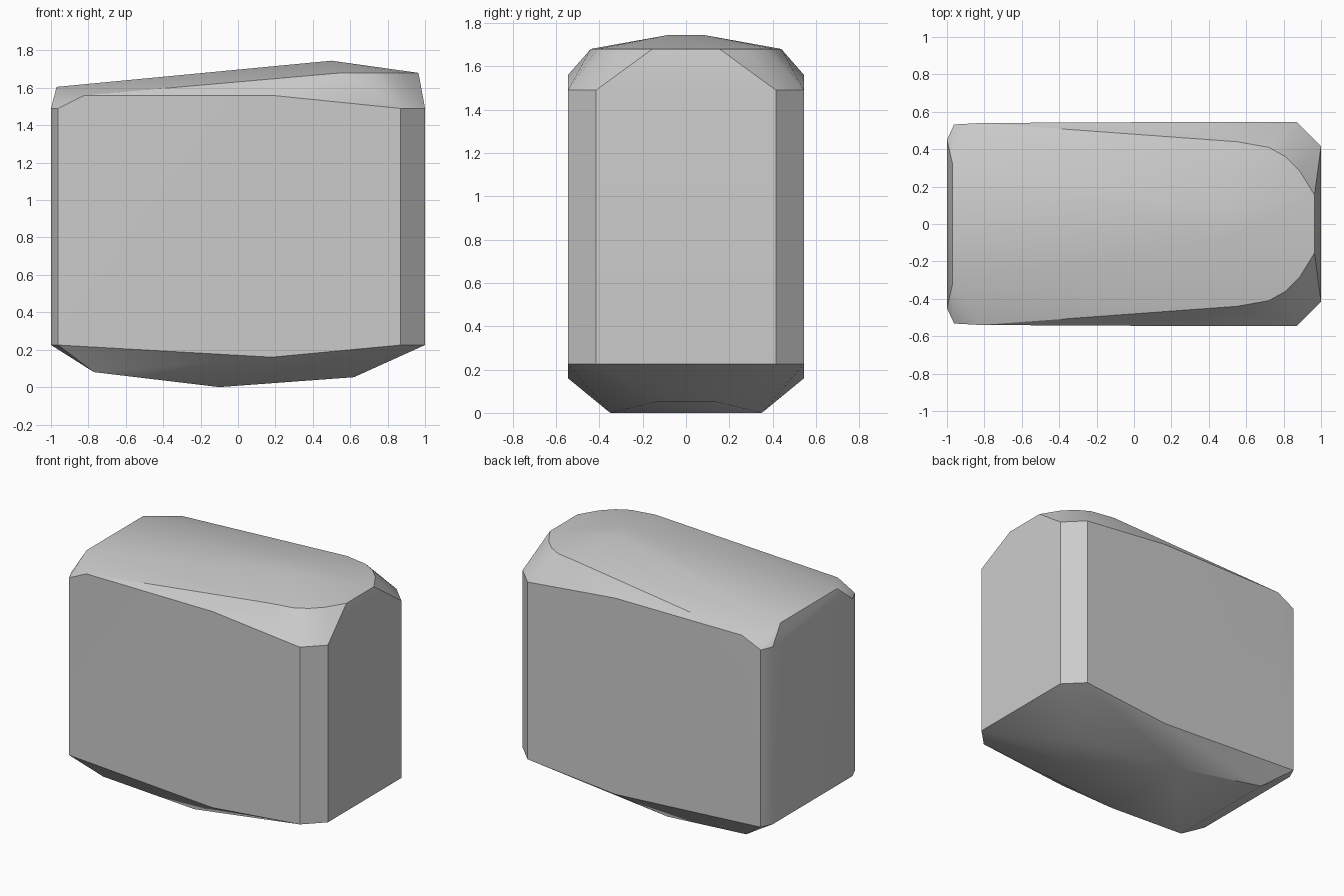
import bpy, bmesh, math

cube = bpy.data.objects.get("Cube")
if cube:
    bpy.data.objects.remove(cube, do_unlink=True)

GREY = (0.6, 0.6, 0.6, 1)
mat = bpy.data.materials.new("light_grey")
mat.use_nodes = True
mat.diffuse_color = GREY
bsdf = next(n for n in mat.node_tree.nodes if n.type == "BSDF_PRINCIPLED")
bsdf.inputs["Base Color"].default_value = GREY

LOW, HIGH, RIM, SIDE = 0.225, 1.49, 1.68, 0.545

# Upright wall corners, used at both the lower and upper wall heights
corners = [(-1, 0.45), (-0.962, 0.532), (0.87, SIDE), (1, 0.415)]
half = [(x, y, z) for x, y in corners for z in (LOW, HIGH)]

# Underside: side dip and sloping keel
half += [(0.18, SIDE, 0.16), (-0.77, 0.42, 0.08), (-0.1, 0.35, 0), (0.62, 0.13, 0.053)]

# Shoulders along the sides and the low end
half += [(-0.82, 0.54, 1.56), (0.18, SIDE, 1.56), (-0.97, 0.32, 1.605)]

# Rounded rim of the high end and the crown above it
rim = [(0.55, 0.44), (0.72, 0.41), (0.81, 0.36), (0.885, 0.285), (0.965, 0.155)]
half += [(x, y, RIM) for x, y in rim]
half.append((0.5, 0.08, 1.745))

# Mirror the points across the length and wrap them in a convex skin
bm = bmesh.new()
for x, y, z in half:
    for side in (-1, 1):
        bm.verts.new((x, y * side, z))
hull = bmesh.ops.convex_hull(bm, input=bm.verts)
loose = {v for v in hull["geom_interior"] if isinstance(v, bmesh.types.BMVert)}
bmesh.ops.delete(bm, geom=list(loose), context="VERTS")
bmesh.ops.dissolve_limit(bm, angle_limit=math.radians(0.8), verts=bm.verts, edges=bm.edges)
bmesh.ops.recalc_face_normals(bm, faces=bm.faces)

mesh = bpy.data.meshes.new("faceted_block")
bm.to_mesh(mesh)
bm.free()
mesh.materials.append(mat)
block = bpy.data.objects.new("faceted_block", mesh)
bpy.context.collection.objects.link(block)

# Soft shading that keeps the main creases sharp
bpy.ops.object.select_all(action="DESELECT")
block.select_set(True)
bpy.context.view_layer.objects.active = block
bpy.ops.object.shade_smooth_by_angle(angle=math.radians(30))
